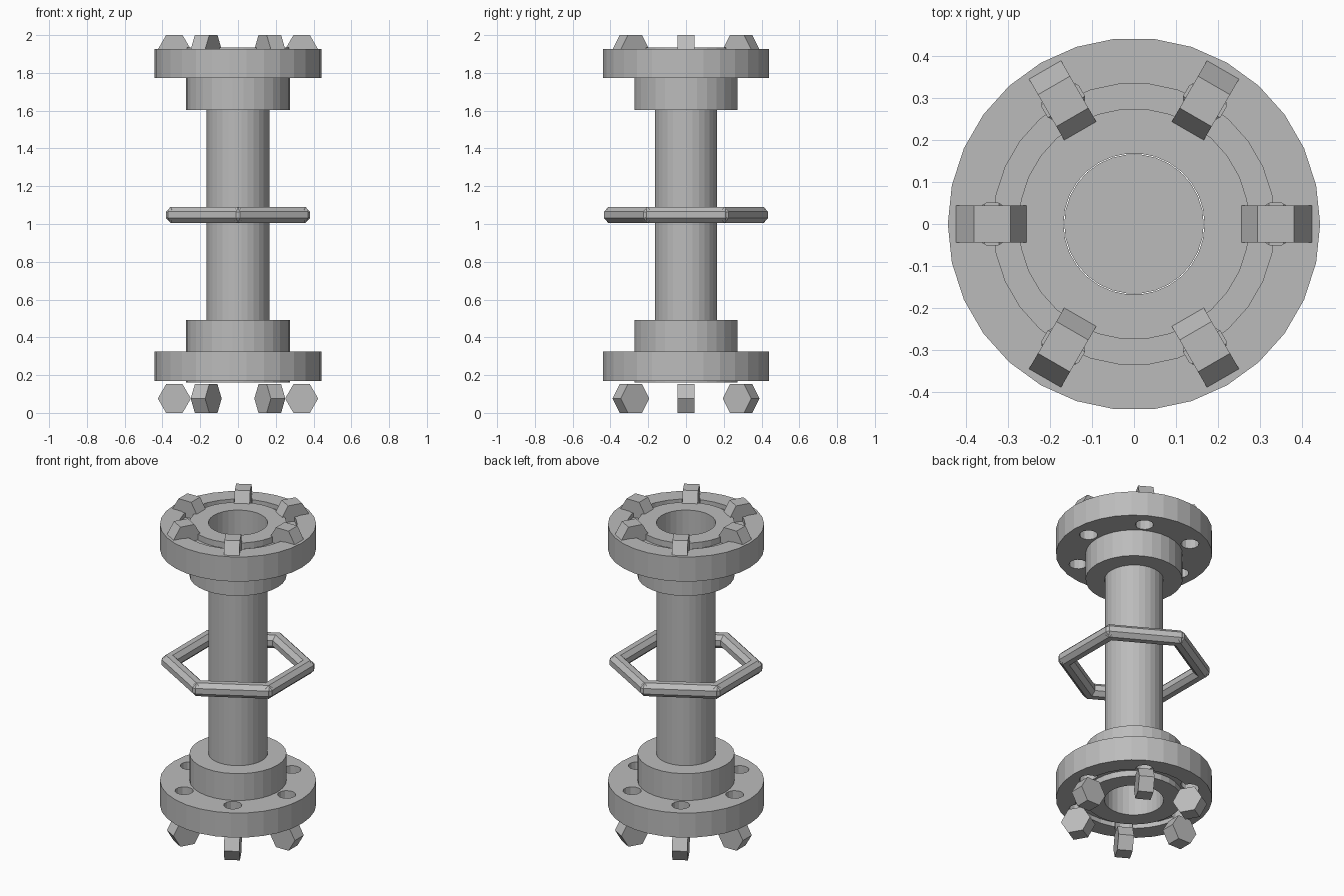
import bpy, bmesh, math
from mathutils import Matrix

if "Cube" in bpy.data.objects:
    bpy.data.objects.remove(bpy.data.objects["Cube"], do_unlink=True)

MID = 1.048          # height of the symmetry plane
BOLT_RING = 0.337    # radius of the bolt circle
SIDES = 30

steel = bpy.data.materials.new("grey_steel")
steel.use_nodes = True
steel.diffuse_color = (0.5, 0.5, 0.5, 1)
steel.node_tree.nodes["Principled BSDF"].inputs["Base Color"].default_value = (0.5, 0.5, 0.5, 1)


def lathe(name, profile, sides, closed=False, offset=0.0, matrices=(Matrix(),)):
    """Revolve (radius, height) points around z, one copy per matrix."""
    bm = bmesh.new()
    for matrix in matrices:
        rings = []
        for r, z in profile:
            angles = [offset + math.tau * i / sides for i in range(sides)]
            rings.append([bm.verts.new(matrix @ Matrix.Translation(
                (r * math.cos(a), r * math.sin(a), z)).translation) for a in angles])
        pairs = list(zip(rings, rings[1:]))
        if closed:
            pairs.append((rings[-1], rings[0]))
        else:
            bm.faces.new(rings[0])
            bm.faces.new(rings[-1])
        for low, high in pairs:
            for i in range(sides):
                j = (i + 1) % sides
                bm.faces.new((low[i], low[j], high[j], high[i]))
    bmesh.ops.recalc_face_normals(bm, faces=bm.faces)
    mesh = bpy.data.meshes.new(name)
    bm.to_mesh(mesh)
    bm.free()
    mesh.materials.append(steel)
    obj = bpy.data.objects.new(name, mesh)
    bpy.context.collection.objects.link(obj)
    return obj


def around(radius, z, tilt=0.0):
    """Six placements around the axis, each tilted about its radial direction."""
    return [Matrix.Rotation(k * math.tau / 6, 4, "Z")
            @ Matrix.Translation((radius, 0, z))
            @ Matrix.Rotation(tilt, 4, "X") for k in range(6)]


# Central pipe, stopped inside the hubs
lathe("pipe", [(0.166, MID - 0.57), (0.166, MID + 0.57)], SIDES)

# Flange section: bore, hub, rim, groove and raised face
section = [(0.168, 0.556), (0.275, 0.556), (0.275, 0.724), (0.443, 0.724),
           (0.443, 0.878), (0.335, 0.878), (0.335, 0.85), (0.275, 0.85),
           (0.275, 0.887), (0.168, 0.887)]

for label, sign, bolt_z in (("upper", 1, 1.924), ("lower", -1, 0.076)):
    flange = lathe(label + "_flange", [(r, MID + sign * z) for r, z in section],
                   SIDES, closed=True)

    # Bolt holes cut through the rim
    cutter = lathe("hole_cutter", [(0.052, -0.12), (0.052, 0.12)], 12,
                   offset=math.pi / 12, matrices=around(BOLT_RING, MID + sign * 0.8))
    cutter.hide_render = True
    cut = flange.modifiers.new("holes", "BOOLEAN")
    cut.operation = "DIFFERENCE"
    cut.solver = "EXACT"
    cut.object = cutter
    graph = bpy.context.evaluated_depsgraph_get()
    graph.update()
    flange.data = bpy.data.meshes.new_from_object(flange.evaluated_get(graph))
    flange.modifiers.clear()
    bpy.data.objects.remove(cutter, do_unlink=True)

    # Hexagonal bolts lying on their sides
    lathe(label + "_bolts", [(0.0875, -0.044), (0.0875, 0.044)], 6,
          matrices=around(BOLT_RING, bolt_z, math.pi / 2))

# Six-sided ring of straight rods with tapered ends
rod = [(0.03, -0.226), (0.045, -0.208), (0.045, 0.208), (0.03, 0.226)]
lathe("ring_rods", rod, 8, offset=math.pi / 8,
      matrices=around(0.339, MID, math.pi / 2))
